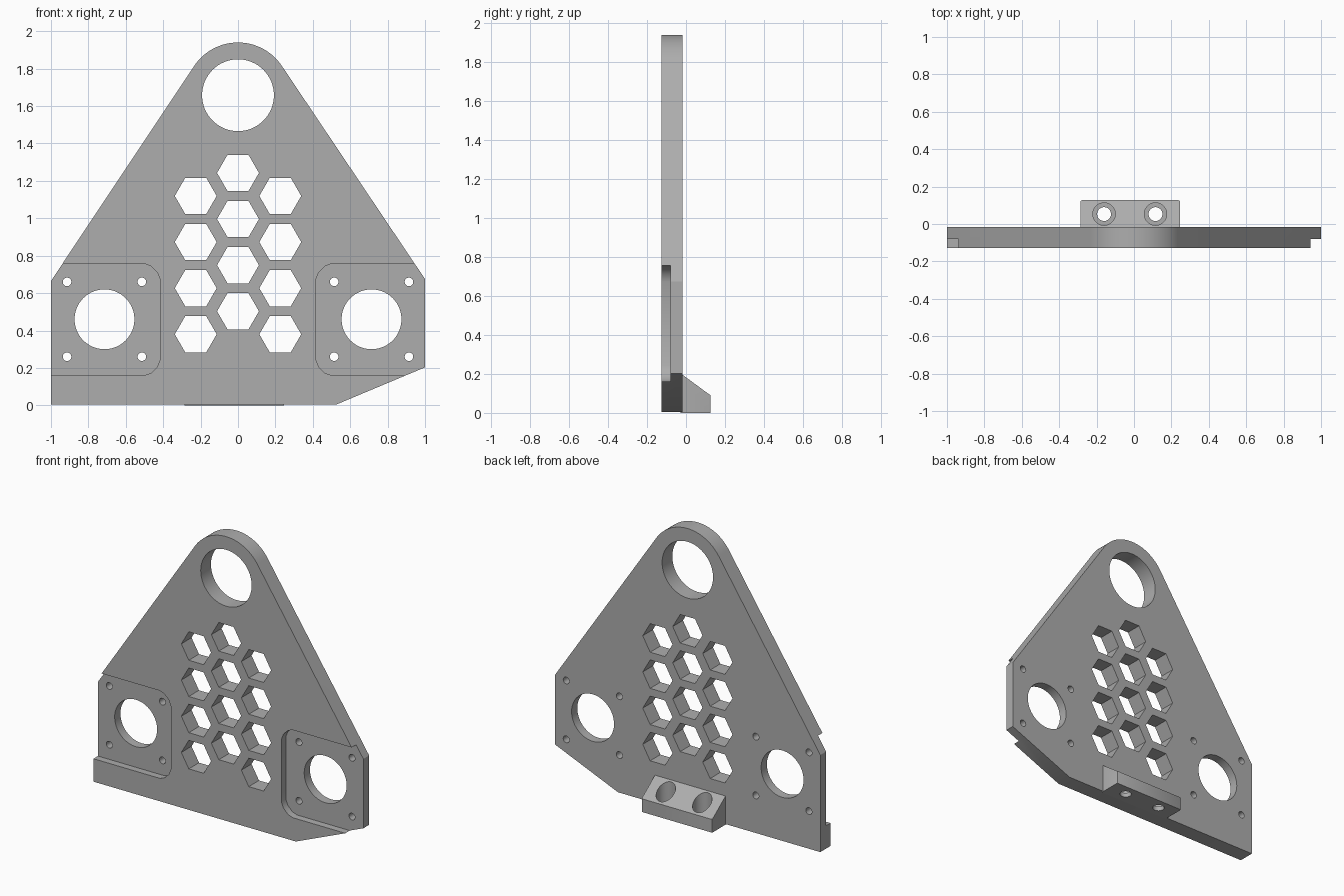
import bpy, bmesh, math
from mathutils import Vector

if "Cube" in bpy.data.objects:
    bpy.data.objects.remove(bpy.data.objects["Cube"])

FRONT, BACK, FLOOR = -0.127, -0.017, -0.079   # plate faces and pocket floor

grey = bpy.data.materials.new("mid grey")
grey.diffuse_color = (0.42, 0.42, 0.42, 1)
grey.use_nodes = True
grey.node_tree.nodes["Principled BSDF"].inputs["Base Color"].default_value = grey.diffuse_color


def prism(name, loops, direction):
    """Extrude one or more closed loops of 3D points along a direction."""
    bm = bmesh.new()
    for loop in loops:
        a = [bm.verts.new(p) for p in loop]
        b = [bm.verts.new(Vector(p) + Vector(direction)) for p in loop]
        bm.faces.new(a)
        bm.faces.new(b[::-1])
        for i in range(len(a)):
            j = (i + 1) % len(a)
            bm.faces.new((a[j], a[i], b[i], b[j]))
    bmesh.ops.recalc_face_normals(bm, faces=bm.faces)
    me = bpy.data.meshes.new(name)
    bm.to_mesh(me)
    bm.free()
    me.materials.append(grey)
    ob = bpy.data.objects.new(name, me)
    bpy.context.collection.objects.link(ob)
    return ob


def ring(cx, cy, r, n):
    return [(cx + r * math.cos(2 * math.pi * i / n), cy + r * math.sin(2 * math.pi * i / n))
            for i in range(n)]


def cut(ob, cutter):
    """Subtract a cutter, then remove it."""
    mod = ob.modifiers.new("cut", 'BOOLEAN')
    mod.operation, mod.solver, mod.object = 'DIFFERENCE', 'EXACT', cutter
    bpy.context.view_layer.objects.active = ob
    bpy.ops.object.modifier_apply(modifier=mod.name)
    bpy.data.objects.remove(cutter)


def smooth(ob):
    bpy.ops.object.select_all(action='DESELECT')
    ob.select_set(True)
    bpy.context.view_layer.objects.active = ob
    bpy.ops.object.shade_smooth_by_angle(angle=math.radians(25))


def upright(loop, y):
    return [(x, y, z) for x, z in loop]


# Plate: triangular outline with a rounded top and one clipped lower corner
R, TOP = 0.282, 1.658
arc = [(R * math.cos(math.radians(a)), TOP + R * math.sin(math.radians(a)))
       for a in [34 + 112 * i / 32 for i in range(33)]]
outline = [(-1, 0.004), (0.525, 0.004), (1, 0.203), (1, 0.675)] + arc + [(-1, 0.665)]
plate = prism("plate", [upright(outline, FRONT)], (0, BACK - FRONT, 0))

# Motor pockets: shallow recesses open to the outer sides
pocket = [(1.1, 0.16), (0.50, 0.16), (0.465, 0.173), (0.432, 0.206), (0.416, 0.245),
          (0.416, 0.672), (0.432, 0.711), (0.465, 0.744), (0.50, 0.757), (1.1, 0.757)]
pockets = [upright([(s * x, z) for x, z in pocket], FRONT - 0.1) for s in (-1, 1)]
cut(plate, prism("pocket_cutter", pockets, (0, FLOOR - FRONT + 0.1, 0)))

# Through holes: top eye, motor bores, screw holes and honeycomb
holes = [ring(0, TOP, 0.192, 64)]
for s in (-1, 1):
    holes.append(ring(s * 0.714, 0.46, 0.16, 64))
    for dx in (-0.2, 0.2):
        for dz in (-0.2, 0.2):
            holes.append(ring(s * 0.714 + dx, 0.46 + dz, 0.023, 24))
for row in range(4):
    z = 0.38 + 0.2465 * row
    for x, lift in ((-0.226, 0), (0, 0.123), (0.226, 0)):
        holes.append(ring(x, z + lift, 0.112, 6))
cut(plate, prism("hole_cutter", [upright(h, -0.4) for h in holes], (0, 0.8, 0)))
smooth(plate)

# Mounting foot: wedge block behind the plate with small upright back chamfers
side = [(BACK - 0.01, 0), (0.127, 0), (0.127, 0.09), (0.119, 0.095), (BACK, 0.195),
        (BACK - 0.01, 0.195)]
foot = prism("mounting_foot", [[(-0.286, y, z) for y, z in side]], (0.532, 0, 0))
bm = bmesh.new()
bm.from_mesh(foot.data)
corners = [e for e in bm.edges if all(v.co.y > 0.125 for v in e.verts)
           and abs(e.verts[0].co.z - e.verts[1].co.z) > 0.05]
bmesh.ops.bevel(bm, geom=corners, offset=0.008, segments=2, affect='EDGES', profile=0.5)
bm.to_mesh(foot.data)
bm.free()

# Counterbored bolt holes in the foot
for r, z in ((0.06, 0.03), (0.037, -0.1)):
    loops = [[(x, y, z) for x, y in ring(cx, 0.053, r, 40)] for cx in (-0.16, 0.115)]
    cut(foot, prism("bolt_cutter", loops, (0, 0, 0.5)))
smooth(foot)
